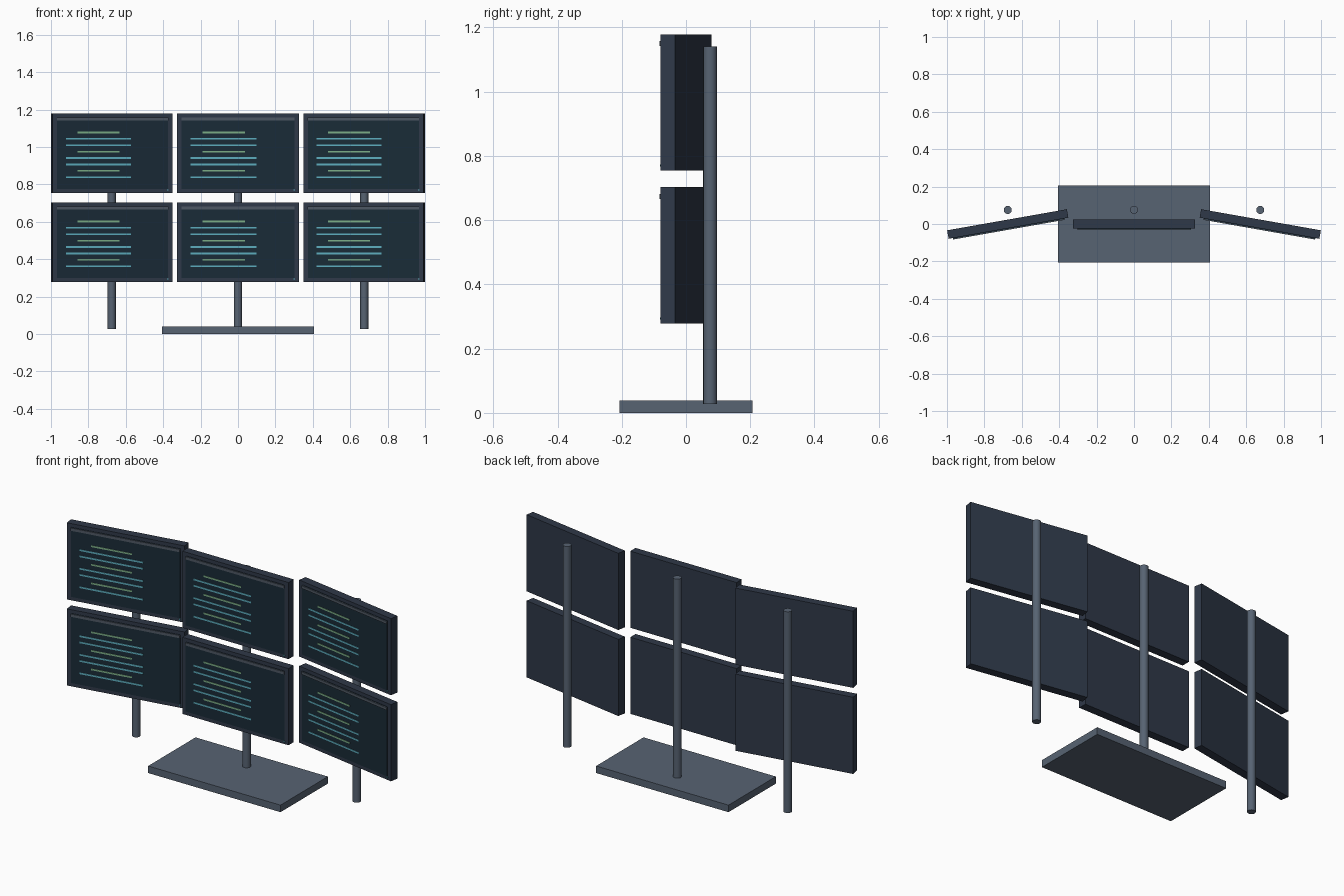
import bpy, math
from mathutils import Matrix

if "Cube" in bpy.data.objects:
    bpy.data.objects.remove(bpy.data.objects["Cube"])


def material(name, rgb):
    m = bpy.data.materials.new(name)
    m.diffuse_color = (*rgb, 1)
    m.use_nodes = True
    m.node_tree.nodes["Principled BSDF"].inputs["Base Color"].default_value = m.diffuse_color
    return m


CASE = material("case", (0.028, 0.040, 0.065))
METAL = material("metal", (0.095, 0.125, 0.170))
SCREEN = material("screen", (0.010, 0.024, 0.038))
STRIP = material("strip", (0.075, 0.095, 0.125))
CYAN = material("cyan_text", (0.11, 0.42, 0.52))
GREEN = material("green_text", (0.20, 0.42, 0.24))


def box(name, lo, hi, mat, frame=Matrix()):
    """Box between two corners, placed in the given local frame."""
    bpy.ops.mesh.primitive_cube_add(size=1)
    ob = bpy.context.object
    ob.name = name
    ob.data.materials.append(mat)
    size = [h - l for l, h in zip(lo, hi)]
    mid = [(h + l) / 2 for l, h in zip(lo, hi)]
    ob.matrix_world = frame @ Matrix.Translation(mid) @ Matrix.Diagonal((*size, 1))
    return ob


def monitor(x, z, angle):
    f = Matrix.Translation((x, 0, z)) @ Matrix.Rotation(angle, 4, 'Z')
    front = -0.023
    box("monitor_case", (-0.325, front, -0.212), (0.325, 0.023, 0.212), CASE, f)
    box("screen_panel", (-0.302, front - 0.003, -0.192), (0.302, front + 0.002, 0.192), SCREEN, f)
    # raised strip along the top bezel and a small power light
    box("top_strip", (-0.302, front - 0.008, 0.176), (0.302, front + 0.002, 0.191), STRIP, f)
    box("power_light", (0.296, front - 0.006, -0.2), (0.304, front + 0.002, -0.194), CYAN, f)
    # lines of code, every third one short and green
    for i in range(8):
        short = i % 3 == 0
        half = 0.114 if short else 0.176
        zc = 0.111 - i * 0.0342
        box("text_line", (-0.077 - half, front - 0.005, zc - 0.0045),
            (-0.077 + half, front, zc + 0.0045), GREEN if short else CYAN, f)


# base plate
box("base_plate", (-0.405, -0.207, 0), (0.405, 0.207, 0.039), METAL)

# three columns, each carrying two monitors, outer ones turned inward
for side in (-1, 0, 1):
    x = side * 0.675
    bpy.ops.mesh.primitive_cylinder_add(vertices=16, radius=0.0215, depth=1.113,
                                        location=(x, 0.075, 0.5835))
    pole = bpy.context.object
    pole.name = "support_pole"
    pole.data.materials.append(METAL)
    bpy.ops.object.shade_smooth_by_angle()
    for z in (0.4905, 0.9665):
        monitor(x, z, -side * math.radians(10))
